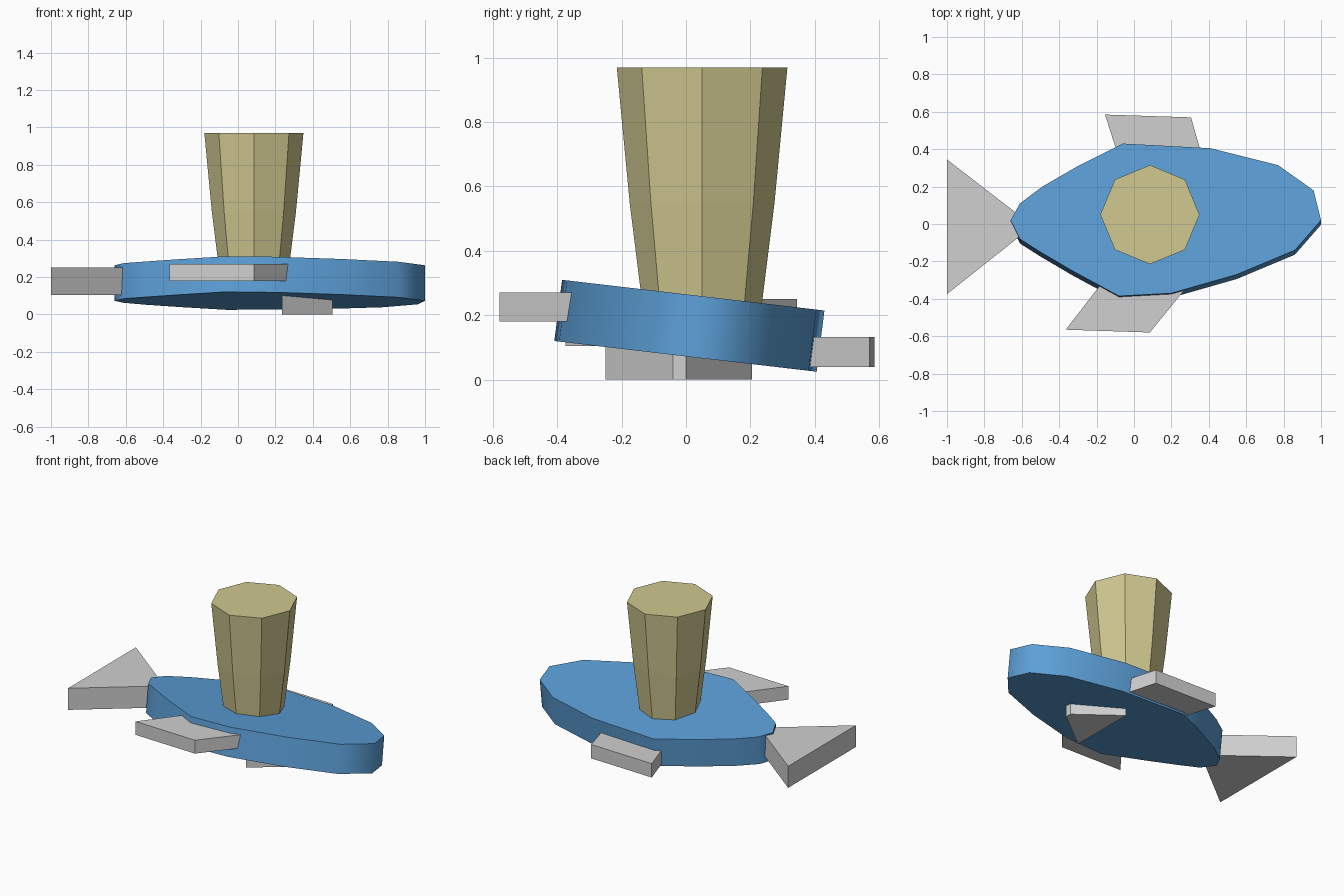
import bpy, bmesh, math

cube = bpy.data.objects.get("Cube")
if cube:
    bpy.data.objects.remove(cube, do_unlink=True)


def material(name, rgb):
    lin = [(c / 255 / 12.92) if c < 11 else ((c / 255 + 0.055) / 1.055) ** 2.4 for c in rgb]
    m = bpy.data.materials.new(name)
    m.use_nodes = True
    m.diffuse_color = (*lin, 1)
    m.node_tree.nodes["Principled BSDF"].inputs["Base Color"].default_value = (*lin, 1)
    return m


blue = material("blue", (92, 159, 215))
grey = material("light grey", (208, 208, 208))
tan = material("tan", (208, 200, 144))


def loft(name, rings, mat):
    """Skin a stack of matching rings, bottom first, and cap both ends."""
    bm = bmesh.new()
    loops = [[bm.verts.new(p) for p in ring] for ring in rings]
    n = len(loops[0])
    for low, high in zip(loops, loops[1:]):
        for i in range(n):
            j = (i + 1) % n
            bm.faces.new((low[i], low[j], high[j], high[i]))
    bm.faces.new(loops[0][::-1])
    bm.faces.new(loops[-1])
    bmesh.ops.recalc_face_normals(bm, faces=bm.faces)
    mesh = bpy.data.meshes.new(name)
    bm.to_mesh(mesh)
    bm.free()
    mesh.materials.append(mat)
    obj = bpy.data.objects.new(name, mesh)
    bpy.context.collection.objects.link(obj)
    return obj


def slab(name, outline, z0, z1, mat):
    return loft(name, [[(x, y, z) for x, y in outline] for z in (z0, z1)], mat)


# Body: rounded outline, tilted down towards the back
outline = [(-0.66, 0.02), (-0.61, -0.08), (-0.5, -0.15), (-0.33, -0.25), (-0.08, -0.385),
           (0.2, -0.37), (0.55, -0.27), (0.86, -0.14), (1.0, 0.02), (0.96, 0.18),
           (0.77, 0.315), (0.41, 0.405), (-0.06, 0.43), (-0.3, 0.31), (-0.49, 0.2),
           (-0.61, 0.11)]
SLOPE = 0.117
top = [(x, y, 0.265 - SLOPE * y) for x, y in outline]
bottom = [(x, y - 0.024, z - 0.19) for x, y, z in top]
body = loft("body", [bottom, top], blue)
bpy.ops.object.select_all(action='DESELECT')
body.select_set(True)
bpy.context.view_layer.objects.active = body
bpy.ops.object.shade_smooth_by_angle(angle=math.radians(65))

# Tower: flaring eight-sided column
rings = []
for radius, z in ((0.18, 0.19), (0.225, 0.55), (0.265, 0.97)):
    rings.append([(0.085 + radius * math.cos(k * math.pi / 4),
                   0.05 + radius * math.sin(k * math.pi / 4), z) for k in range(8)])
loft("tower", rings, tan)

# Fins: flat level plates
slab("tail_fin", [(-1, 0.345), (-1, -0.375), (-0.54, -0.01)], 0.105, 0.25, grey)
slab("front_fin", [(-0.365, -0.565), (0.085, -0.58), (0.28, -0.34), (-0.16, -0.3)],
     0.18, 0.27, grey)
slab("back_fin", [(-0.155, 0.585), (-0.08, 0.35), (0.367, 0.35), (0.305, 0.57)],
     0.04, 0.133, grey)
slab("bottom_fin", [(0.235, -0.25), (0.505, -0.04), (0.505, 0), (0.235, 0.205)],
     0, 0.14, grey)
